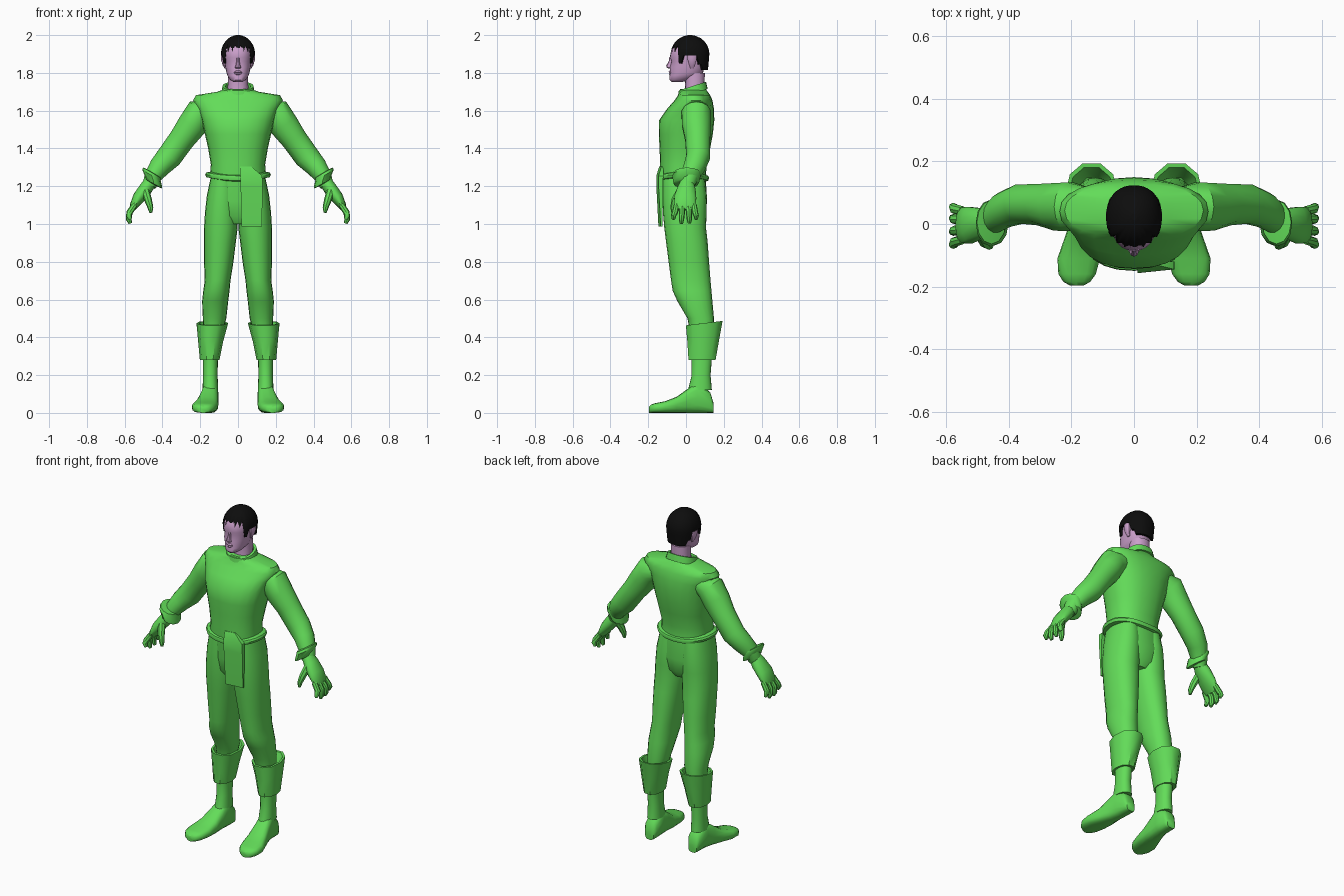
import bpy, bmesh, math
from mathutils import Vector


def material(name, rgb):
    m = bpy.data.materials.new(name)
    m.diffuse_color = (*rgb, 1)
    return m


GREEN = material("green cloth", (0.125, 0.72, 0.10))
SKIN = material("pale skin", (0.60, 0.35, 0.60))
HAIR = material("black hair", (0.004, 0.004, 0.004))


def unit(a, p):
    """Point on a unit superellipse."""
    c, s = math.cos(a), math.sin(a)
    return (math.copysign(abs(c) ** (2 / p), c), math.copysign(abs(s) ** (2 / p), s))


def ring(x0, x1, y0, y1, z, n=20, p=2.3, slope=0.0, lift=0.0):
    """Level ring from its x and y limits; slope tips it to the back, lift raises its sides."""
    cx, cy, rx, ry = (x0 + x1) / 2, (y0 + y1) / 2, (x1 - x0) / 2, (y1 - y0) / 2
    out = []
    for i in range(n):
        u, v = unit(math.tau * i / n, p)
        out.append(Vector((cx + u * rx, cy + v * ry, z + slope * v * ry + lift * u * u)))
    return out


def loft(name, rings, mat, mirror=False, caps=True):
    bm = bmesh.new()
    rows = [[bm.verts.new(v) for v in r] for r in rings]
    n = len(rows[0])
    for a, b in zip(rows, rows[1:]):
        for i in range(n):
            j = (i + 1) % n
            bm.faces.new((a[i], a[j], b[j], b[i]))
    if caps:
        bm.faces.new(rows[0])
        bm.faces.new(rows[-1])
    bmesh.ops.recalc_face_normals(bm, faces=bm.faces)
    me = bpy.data.meshes.new(name)
    bm.to_mesh(me)
    bm.free()
    me.materials.append(mat)
    ob = bpy.data.objects.new(name, me)
    bpy.context.collection.objects.link(ob)
    if mirror:
        ob.modifiers.new("other side", 'MIRROR')
    return ob


def body(name, rows, mat, n=24, p=2.3, **kw):
    """Symmetric loft from rows of z, half width, front y, back y."""
    return loft(name, [ring(-w, w, f, b, z, n, p, **kw) for z, w, f, b in rows], mat)


def tube(name, rows, mat=GREEN, n=14, axis=None):
    """Mirrored limb from rows of x, y, z, in-plane radius, y radius."""
    pts = [Vector(r[:3]) for r in rows]
    rings = []
    for i, r in enumerate(rows):
        d = Vector(axis) if axis else pts[min(i + 1, len(pts) - 1)] - pts[max(i - 1, 0)]
        side = Vector((0, 1, 0)).cross(d).normalized()
        fwd = d.cross(side).normalized()
        rings.append([pts[i] + side * r[3] * math.cos(math.tau * k / n)
                      + fwd * r[4] * math.sin(math.tau * k / n) for k in range(n)])
    return loft(name, rings, mat, mirror=True)


# Tunic, belt and collar
body("tunic", [(1.235, .145, -.135, .108), (1.27, .147, -.137, .107), (1.315, .144, -.137, .108),
               (1.40, .158, -.14, .128), (1.475, .175, -.144, .142), (1.55, .192, -.142, .15),
               (1.61, .212, -.10, .148), (1.655, .238, -.06, .14), (1.682, .222, -.042, .128),
               (1.70, .11, -.036, .115), (1.715, .07, -.03, .105)], GREEN)
body("belt", [(1.225, .145, -.135, .105), (1.23, .168, -.147, .118), (1.245, .174, -.15, .122),
              (1.255, .168, -.147, .118), (1.26, .14, -.13, .10)], GREEN, lift=.018)
body("collar", [(1.69, .09, -.045, .115), (1.73, .082, -.038, .106),
                (1.73, .066, -.024, .096), (1.70, .06, -.015, .09)], GREEN, slope=.32)

# Hanging sash on the front
sash = []
for z, a, b, f, k in [(1.305, .01, .07, -.142, -.12), (1.255, .012, .128, -.157, -.12),
                      (1.20, .014, .13, -.157, -.122), (.988, .018, .127, -.146, -.124)]:
    sash.append([Vector(v) for v in ((a, f, z), (b, f + .012, z), (b, k, z), (a, k, z))])
loft("sash", sash, GREEN)

# Trousers
body("hips", [(1.0, .06, -.085, .075), (1.04, .13, -.11, .10), (1.12, .155, -.122, .112),
              (1.25, .144, -.13, .104)], GREEN)
LEG = [(1.24, .005, .146, -.125, .10), (1.15, 0, .165, -.126, .11), (1.06, 0, .175, -.122, .109),
       (.98, .002, .18, -.115, .106), (.90, .012, .18, -.105, .115), (.80, .024, .18, -.092, .122),
       (.70, .04, .176, -.079, .13), (.645, .045, .184, -.07, .135), (.59, .052, .19, -.045, .14),
       (.50, .062, .186, .008, .148), (.42, .085, .182, .022, .145), (.30, .106, .185, .03, .138),
       (.20, .108, .185, .03, .13), (.12, .105, .188, .01, .137)]
loft("leg", [ring(a, b, f, k, z, p=2.2) for z, a, b, f, k in LEG], GREEN, mirror=True)

# Flared boot cuffs, open at the top
CUFF = [(.285, .115, .18, .04, .13), (.28, .098, .202, .01, .16), (.38, .078, .211, .003, .178),
        (.475, .052, .22, -.005, .198), (.475, .064, .208, .007, .184), (.40, .09, .18, .03, .15)]
loft("boot_cuff", [ring(a, b, f, k, z, 10, 2.2, .12 if z > .39 else 0)
                   for z, a, b, f, k in CUFF], GREEN, mirror=True)

# Feet, lofted from heel to toe: y, centre x, half width, height
FOOT = [(.145, .145, .028, .055), (.128, .145, .04, .11), (.06, .147, .044, .165),
        (.01, .154, .05, .128), (-.05, .164, .06, .085), (-.11, .177, .068, .062),
        (-.16, .182, .06, .052), (-.185, .183, .043, .044), (-.197, .183, .022, .032)]
foot = []
for y, cx, w, h in FOOT:
    pts = [unit(math.tau * i / 16, 2.8) for i in range(16)]
    foot.append([Vector((cx + u * w, y, h / 2 + v * h / 2)) for u, v in pts])
loft("foot", foot, GREEN, mirror=True)

# Arms and wrist cuffs
tube("sleeve", [(.15, .055, 1.60, .06, .065), (.205, .055, 1.585, .08, .08), (.242, .055, 1.525, .078, .078),
                (.295, .062, 1.452, .069, .068), (.365, .064, 1.355, .067, .064),
                (.415, .045, 1.302, .057, .058), (.455, .015, 1.245, .044, .048),
                (.47, .005, 1.20, .036, .038)])
tube("wrist_cuff", [(.452, .012, 1.272, .04, .045), (.456, .006, 1.272, .054, .07),
                    (.458, .003, 1.258, .056, .075), (.447, .001, 1.225, .052, .07),
                    (.446, 0, 1.213, .05, .066), (.456, 0, 1.215, .034, .04)],
     n=12, axis=(.5, 0, -.86))

# Hands
tube("palm", [(.462, .005, 1.225, .034, .034), (.49, .002, 1.185, .036, .05), (.525, -.004, 1.14, .033, .06),
              (.552, -.004, 1.095, .022, .058), (.56, -.004, 1.075, .012, .05)])
for name, y, s, tip in [("index_finger", -.05, -.066, 1.025), ("middle_finger", -.019, -.024, 1.003),
                        ("ring_finger", .013, .018, 1.005), ("little_finger", .042, .054, 1.025)]:
    tube(name, [(.548, y, 1.10, .016, .015), (.575, (y + s) / 2, 1.06, .017, .016),
                (.578, s, tip + .02, .015, .014), (.57, s, tip, .009, .009)], n=8)
tube("thumb", [(.49, -.03, 1.175, .022, .022), (.475, -.058, 1.125, .02, .02),
               (.463, -.068, 1.085, .015, .015), (.461, -.07, 1.06, .008, .008)], n=8)

# Neck, head and face
body("neck", [(1.69, .056, -.008, .095), (1.74, .054, -.004, .098), (1.80, .054, -.01, .10)], SKIN, 16)
body("head", [(1.752, .024, -.076, -.02), (1.763, .042, -.087, .02), (1.785, .056, -.087, .07),
              (1.80, .061, -.084, .09), (1.83, .067, -.086, .098), (1.862, .071, -.077, .105),
              (1.882, .073, -.086, .108), (1.93, .072, -.076, .105), (1.965, .055, -.045, .075)], SKIN)
body("nose", [(1.885, .008, -.088, -.07), (1.86, .008, -.092, -.07), (1.838, .013, -.105, -.07),
              (1.828, .016, -.102, -.07), (1.822, .011, -.092, -.07)], SKIN, 8)
body("lips", [(1.812, .012, -.087, -.07), (1.806, .02, -.092, -.07), (1.80, .022, -.087, -.07),
              (1.795, .018, -.091, -.07), (1.788, .01, -.086, -.07)], SKIN, 12)
loft("ear", [ring(.062, .062 + w, .03 - d, .035 + d, z, 10) for z, w, d in
             [(1.822, .008, .006), (1.84, .019, .013), (1.87, .028, .022), (1.892, .028, .022),
              (1.902, .018, .012)]], SKIN, mirror=True)


# Hair cap with a ragged hem
def hem(i, s):
    if s < -.65:
        return 1.945 if i % 2 else 1.912
    if s < -.4:
        return 1.85
    if s < .35:
        return 1.893
    return 1.845 if s < .6 else 1.815


N, STEPS = 40, 9
cap = []
for k in range(STEPS + 2):
    row = []
    for i in range(N):
        a = math.tau * i / N
        u, s = unit(a, 2.2)
        low = hem(i, math.sin(a))
        t = min(k, STEPS) / STEPS
        z = 2.0 - (2.0 - low) * (t ** 1.6 if t else 0.0)
        r = math.sqrt(max(0.01, 1 - ((z - 1.90) / .10) ** 2)) if z > 1.90 else 1 - (1.90 - z) * .9
        if k > STEPS:
            r *= .85
        row.append(Vector((u * .09 * r, .022 + s * .102 * r, z)))
    cap.append(row)
hair = loft("hair", cap, HAIR, caps=False)
crown = [Vector((v.x, v.y, v.z)) for v in cap[0]]
loft("hair_crown", [[v - Vector((0, 0, .01)) for v in crown], crown], HAIR)

# Smooth shading with sharp edges kept
bpy.ops.object.select_all(action='SELECT')
bpy.context.view_layer.objects.active = hair
bpy.ops.object.shade_smooth_by_angle(angle=math.radians(42))
